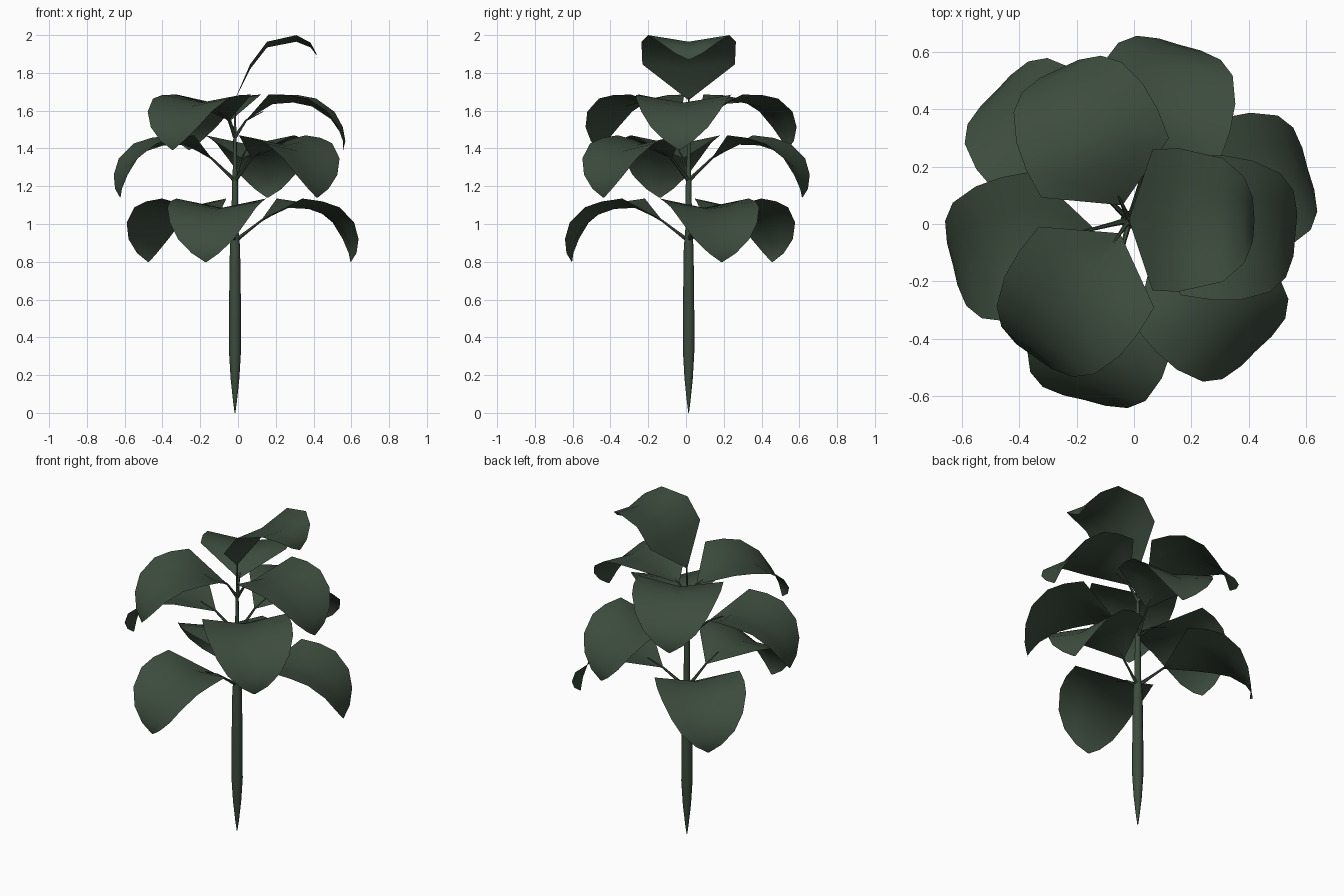
import bpy
import bmesh
from math import radians, cos, sin, tau
from mathutils import Matrix, Vector

cube = bpy.data.objects.get("Cube")
if cube:
    bpy.data.objects.remove(cube)

green = bpy.data.materials.new("dark_leaf_green")
green.use_nodes = True
COLOUR = (0.046, 0.072, 0.047, 1)
green.diffuse_color = COLOUR
green.node_tree.nodes["Principled BSDF"].inputs["Base Color"].default_value = COLOUR

AXIS = Matrix.Translation((-0.016, 0.014, 0))


def make_object(name, bm, matrix):
    bmesh.ops.recalc_face_normals(bm, faces=bm.faces)
    mesh = bpy.data.meshes.new(name)
    bm.to_mesh(mesh)
    bm.free()
    mesh.materials.append(green)
    obj = bpy.data.objects.new(name, mesh)
    obj.matrix_world = matrix
    bpy.context.collection.objects.link(obj)
    bpy.ops.object.select_all(action='DESELECT')
    obj.select_set(True)
    bpy.context.view_layer.objects.active = obj
    bpy.ops.object.shade_smooth_by_angle(angle=radians(50))
    return obj


def tube(name, path, matrix, sides=8):
    """Round tube through (position, radius) pairs, with closed ends."""
    bm = bmesh.new()
    rings = []
    for i, (p, r) in enumerate(path):
        ahead = Vector(path[min(i + 1, len(path) - 1)][0])
        behind = Vector(path[max(i - 1, 0)][0])
        turn = (ahead - behind).to_track_quat('Z', 'Y')
        rings.append([bm.verts.new(Vector(p) + turn @ Vector(
            (r * cos(tau * k / sides), r * sin(tau * k / sides), 0)))
            for k in range(sides)])
    for a, b in zip(rings, rings[1:]):
        for k in range(sides):
            n = (k + 1) % sides
            bm.faces.new((a[k], a[n], b[n], b[k]))
    bm.faces.new(rings[0])
    bm.faces.new(rings[-1])
    return make_object(name, bm, matrix)


# Leaf stations: distance out, midrib height, half width, rise of the edge
SPREAD_LEAF = [(0, 0, 0.006, 0), (0.14, 0.085, 0.245, 0.05),
               (0.25, 0.093, 0.252, 0.04), (0.35, 0.072, 0.243, 0.042),
               (0.45, 0.005, 0.207, 0.04), (0.5, -0.067, 0.152, 0.03),
               (0.52, -0.125, 0.075, 0.015), (0.515, -0.157, 0.005, 0)]
YOUNG_LEAF = [(0, 0, 0.006, 0), (0.08, 0.16, 0.245, 0.025),
              (0.17, 0.275, 0.25, 0.03), (0.325, 0.305, 0.215, 0.035),
              (0.4, 0.275, 0.15, 0.025), (0.43, 0.235, 0.075, 0.01),
              (0.435, 0.21, 0.005, 0)]


def leaf(name, stations, yaw, reach, height, pitch):
    """Folded, drooping blade, a single sheet."""
    bm = bmesh.new()
    rows = [[bm.verts.new((u, v * w, z + abs(v) * lift))
             for v in (-1, -0.5, 0, 0.5, 1)] for u, z, w, lift in stations]
    for a, b in zip(rows, rows[1:]):
        for k in range(4):
            bm.faces.new((a[k], b[k], b[k + 1], a[k + 1]))
    matrix = (AXIS @ Matrix.Rotation(radians(yaw), 4, 'Z')
              @ Matrix.Translation((reach, 0, height))
              @ Matrix.Rotation(radians(-pitch), 4, 'Y'))
    obj = make_object(name, bm, matrix)
    # keep the upper side of the blade facing up
    if sum(p.normal.z for p in obj.data.polygons) < 0:
        obj.data.flip_normals()


# Main stem, pointed at the foot
tube("stem", [((0, 0, z), r) for z, r in (
    (0, 0.002), (0.06, 0.01), (0.18, 0.023), (0.33, 0.032), (0.6, 0.031),
    (0.88, 0.027), (0.96, 0.019), (1.22, 0.016), (1.3, 0.011),
    (1.46, 0.009), (1.53, 0.006), (1.67, 0.004))], AXIS, 10)

# Tiers of three leaves: name, first angle, reach, leaf base, joint height, pitch
TIERS = [("lower", 16, 0.145, 1.018, 0.91, -7),
         ("middle", 74, 0.13, 1.35, 1.23, -6),
         ("upper", 355, 0.06, 1.55, 1.46, 0)]
for tier, start, reach, base, joint, pitch in TIERS:
    for i in range(3):
        yaw = start + 120 * i
        leaf(f"{tier}_leaf_{i + 1}", SPREAD_LEAF, yaw, reach, base, pitch)
        tube(f"{tier}_leaf_stalk_{i + 1}",
             [((0, 0, joint), 0.012), ((reach * 0.5, 0, (joint + base) / 2), 0.008),
              ((reach, 0, base), 0.006), ((reach + 0.09, 0, base + 0.046), 0.002)],
             AXIS @ Matrix.Rotation(radians(yaw), 4, 'Z'), 6)

# Young leaf standing at the top
leaf("top_leaf", YOUNG_LEAF, 0, 0, 1.66, 0)
